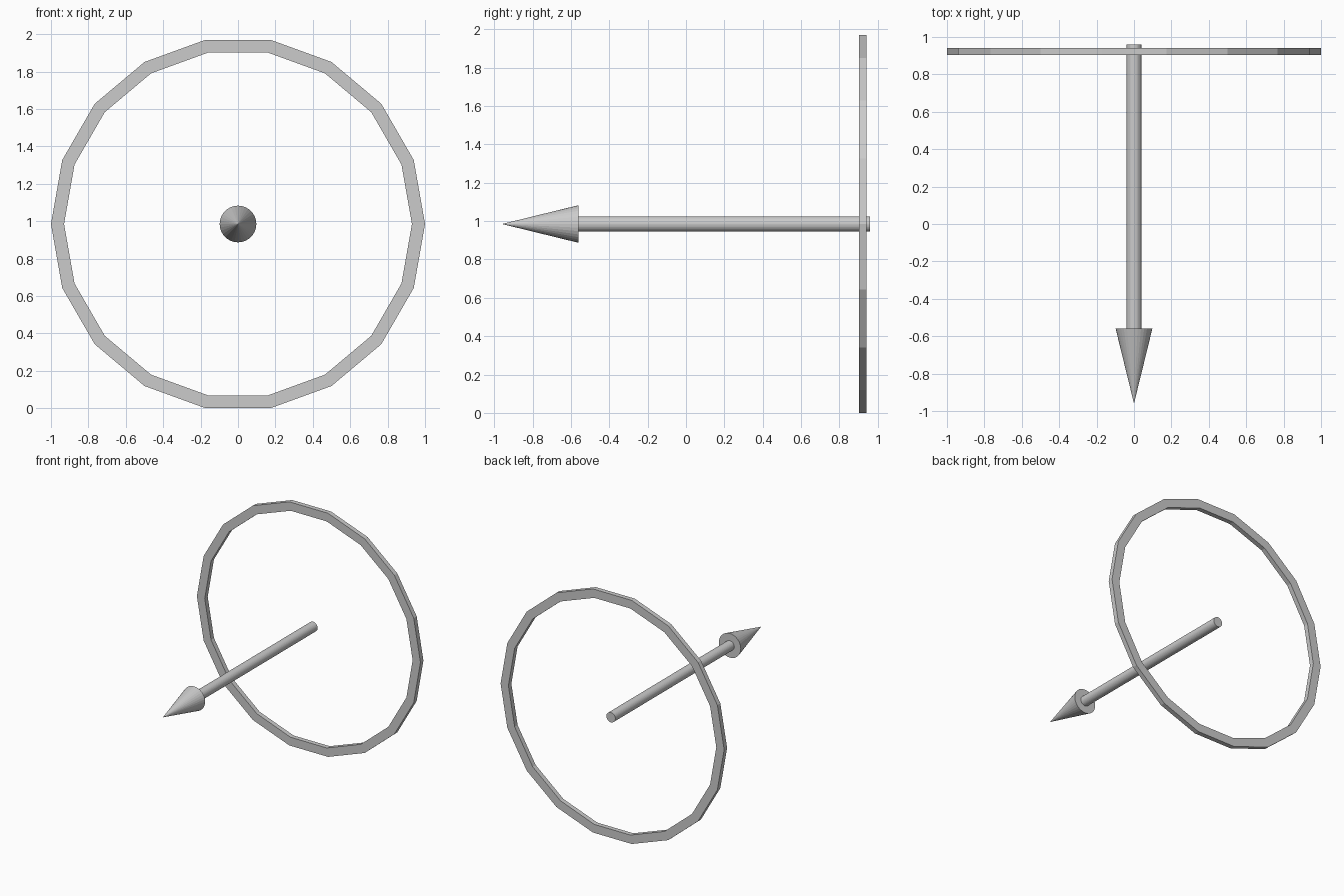
import bpy, bmesh
from math import sin, cos, pi

if "Cube" in bpy.data.objects:
    bpy.data.objects.remove(bpy.data.objects["Cube"])

CENTRE_Z = 0.985


def lathe(name, profile, sides, closed):
    """Revolve (radius, y) points around the y axis; radius 0 makes a pole."""
    bm = bmesh.new()
    rings = []
    for r, y in profile:
        if r == 0:
            rings.append([bm.verts.new((0, y, 0))] * sides)
        else:
            rings.append([bm.verts.new((r * cos(2 * pi * i / sides), y,
                                        r * sin(2 * pi * i / sides)))
                          for i in range(sides)])
    pairs = list(zip(rings, rings[1:]))
    if closed:
        pairs.append((rings[-1], rings[0]))
    for a, b in pairs:
        for i in range(sides):
            j = (i + 1) % sides
            quad = list(dict.fromkeys((a[i], a[j], b[j], b[i])))
            bm.faces.new(quad)
    # flat cap on open ends
    if not closed:
        for ring in (rings[0], rings[-1]):
            if ring[0] is not ring[1]:
                bm.faces.new(ring)
    bmesh.ops.recalc_face_normals(bm, faces=bm.faces[:])
    mesh = bpy.data.meshes.new(name)
    bm.to_mesh(mesh)
    bm.free()
    obj = bpy.data.objects.new(name, mesh)
    obj.location.z = CENTRE_Z
    bpy.context.collection.objects.link(obj)
    return obj


# 18-sided hoop with a rectangular section
lathe("hoop", [(1.0, 0.903), (1.0, 0.941), (0.93, 0.941), (0.93, 0.903)], 18, True)

# Arrow shaft and pointed head
lathe("arrow_shaft", [(0.04, 0.96), (0.04, -0.56)], 32, False)
lathe("arrow_head", [(0.098, -0.56), (0, -0.96)], 32, False)
